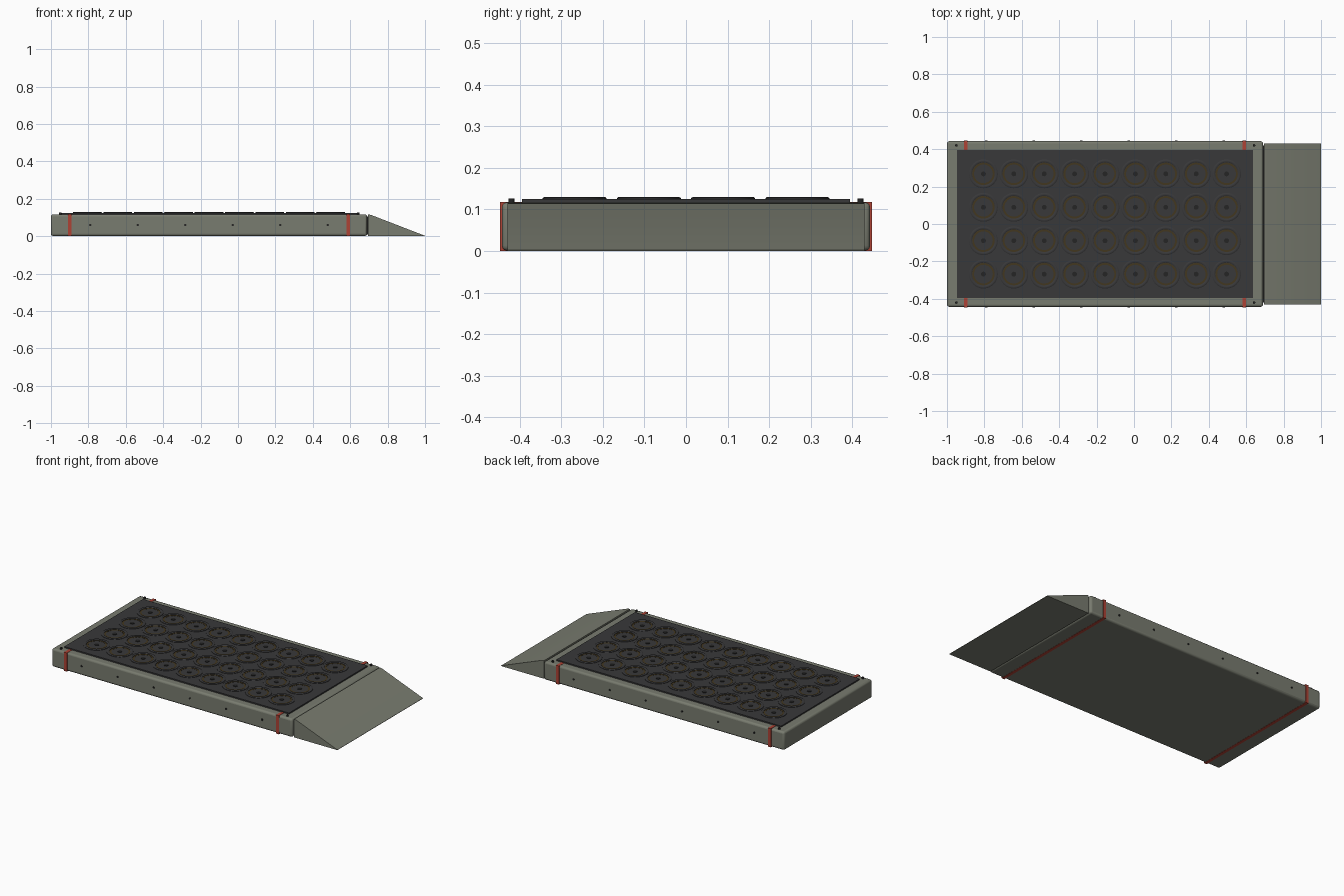
import bpy, bmesh, math
from mathutils import Matrix

if "Cube" in bpy.data.objects:
    bpy.data.objects.remove(bpy.data.objects["Cube"])


def material(name, rgb):
    m = bpy.data.materials.new(name)
    m.diffuse_color = (*rgb, 1)
    m.use_nodes = True
    m.node_tree.nodes["Principled BSDF"].inputs["Base Color"].default_value = m.diffuse_color
    return m


OLIVE = material("olive grey", (0.19, 0.2, 0.16))
MAT = material("charcoal", (0.04, 0.04, 0.042))
RED = material("strap red", (0.42, 0.055, 0.035))
BLACK = material("black", (0.018, 0.018, 0.018))
BROWN = material("dark amber", (0.055, 0.038, 0.014))


def finish(name, bm, mat, bevel=0):
    bmesh.ops.recalc_face_normals(bm, faces=bm.faces)
    me = bpy.data.meshes.new(name)
    bm.to_mesh(me)
    bm.free()
    ob = bpy.data.objects.new(name, me)
    bpy.context.collection.objects.link(ob)
    me.materials.append(mat)
    if bevel:
        b = ob.modifiers.new("bevel", 'BEVEL')
        b.width, b.segments = bevel, 3
        b.limit_method = 'ANGLE'
    bpy.context.view_layer.objects.active = ob
    ob.select_set(True)
    bpy.ops.object.shade_smooth_by_angle(angle=math.radians(35))
    ob.select_set(False)
    return ob


def box(name, x0, x1, y0, y1, z0, z1, mat, bevel=0):
    bm = bmesh.new()
    m = Matrix.Translation(((x0 + x1) / 2, (y0 + y1) / 2, (z0 + z1) / 2))
    bmesh.ops.create_cube(bm, size=1, matrix=m @ Matrix.Diagonal((x1 - x0, y1 - y0, z1 - z0, 1)))
    return finish(name, bm, mat, bevel)


def lathe(bm, profile, cx, cy, n=32):
    """Revolve a closed (radius, height) profile about a vertical axis."""
    rings = [[bm.verts.new((cx + r * math.cos(2 * math.pi * i / n),
                            cy + r * math.sin(2 * math.pi * i / n), z))
              for i in range(n)] for r, z in profile]
    for k, a in enumerate(rings):
        b = rings[(k + 1) % len(rings)]
        for i in range(n):
            j = (i + 1) % n
            bm.faces.new((a[i], a[j], b[j], b[i]))


def studs(name, spots, radius, depth, mat, side=False, n=12):
    bm = bmesh.new()
    for p in spots:
        m = Matrix.Translation(p)
        if side:
            m = m @ Matrix.Rotation(math.pi / 2, 4, 'X')
        bmesh.ops.create_cone(bm, cap_ends=True, segments=n, radius1=radius,
                              radius2=radius, depth=depth, matrix=m)
    finish(name, bm, mat)


# platform body and top mat
box("platform_body", -1, 0.69, -0.443, 0.443, 0.001, 0.117, OLIVE, 0.012)
box("top_mat", -0.945, 0.635, -0.395, 0.395, 0.112, 0.125, MAT)

# entry ramp: extruded wedge, with the hinge strip in the gap
bm = bmesh.new()
sides = [[bm.verts.new((x, y, z)) for x, z in
          ((0.696, 0), (1, 0), (1, 0.002), (0.71, 0.114), (0.696, 0.116))]
         for y in (-0.43, 0.43)]
for s in sides:
    bm.faces.new(s)
for i in range(5):
    j = (i + 1) % 5
    bm.faces.new((sides[0][i], sides[0][j], sides[1][j], sides[1][i]))
finish("ramp", bm, OLIVE)
box("hinge_strip", 0.68, 0.7, -0.42, 0.42, 0.01, 0.106, BLACK)

# red straps wrapped round the body
for name, x in (("rear_strap", -0.9), ("front_strap", 0.59)):
    box(name, x - 0.01, x + 0.01, -0.447, 0.447, 0, 0.1185, RED)

# 9 x 4 grid of ringed pads
grid = [(-0.805 + 0.1625 * i, y) for i in range(9)
        for y in (-0.268, -0.0893, 0.0893, 0.268)]
outer, inner = bmesh.new(), bmesh.new()
for x, y in grid:
    lathe(outer, [(0.077, 0.124), (0.077, 0.1275), (0.073, 0.13), (0.065, 0.13),
                  (0.061, 0.1275), (0.061, 0.124)], x, y)
    lathe(inner, [(0.060, 0.1245), (0.060, 0.1258), (0.050, 0.1258), (0.050, 0.1245)], x, y)
finish("pad_rings", outer, MAT)
finish("pad_inner_rings", inner, BROWN)
studs("pad_centres", [(x, y, 0.1262) for x, y in grid], 0.013, 0.004, BLACK, n=20)

# screws on the frame corners and along both sides
studs("corner_screws", [(x, y, 0.1205) for x in (-0.95, 0.642) for y in (-0.42, 0.42)],
      0.007, 0.011, BLACK)
studs("side_screws", [(-0.79 + 0.254 * i, s * 0.443, 0.06) for i in range(6) for s in (-1, 1)],
      0.006, 0.008, BLACK, side=True)
